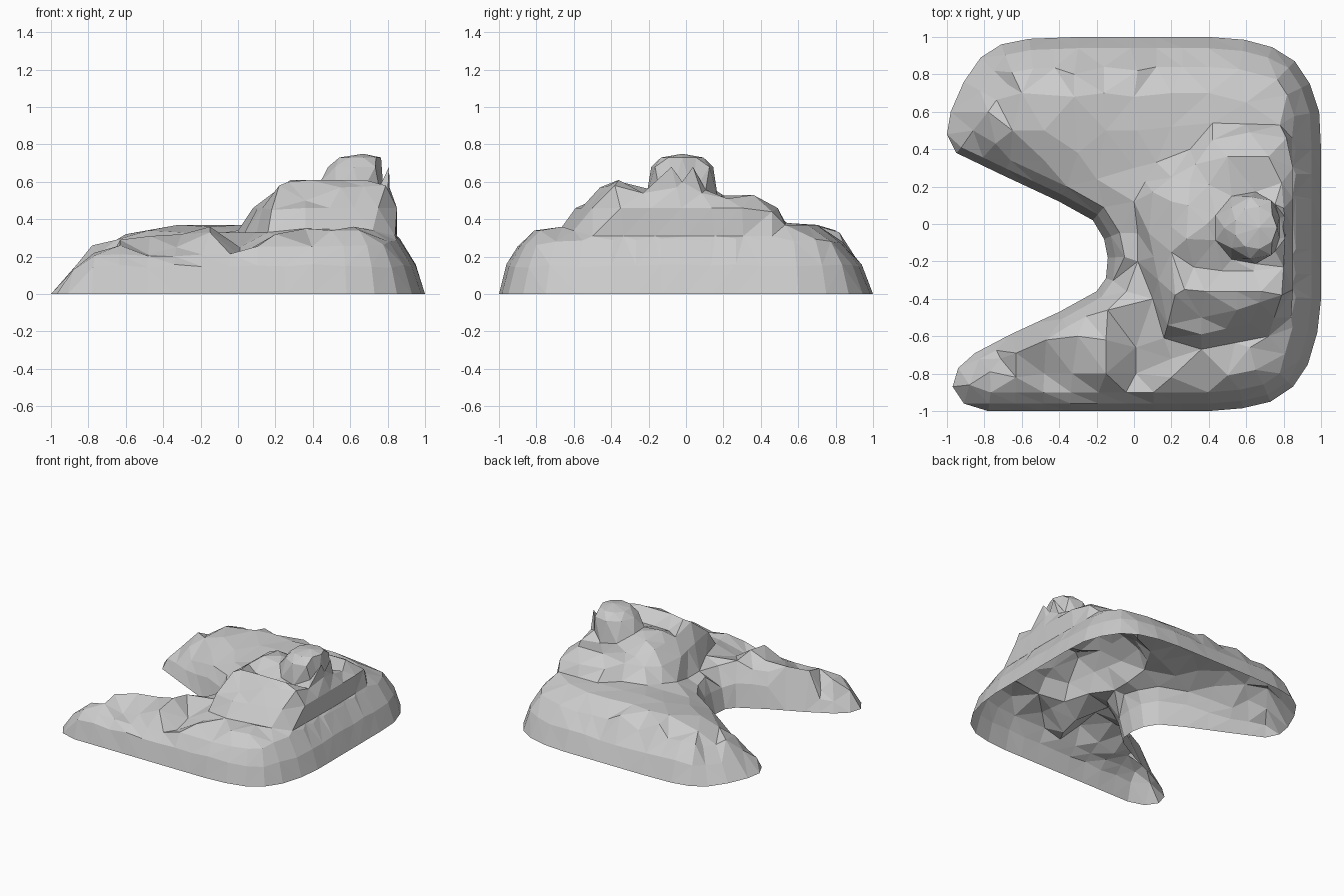
import bpy, math, random
from mathutils import Vector
from mathutils.geometry import delaunay_2d_cdt, intersect_point_line

random.seed(4)
points, edges = [], []


def resample(loop, step):
    """Split the long sides of a closed loop."""
    out = []
    for a, b in zip(loop, loop[1:] + loop[:1]):
        a, b = Vector(a), Vector(b)
        n = max(1, round((b - a).length / step))
        out += [a.lerp(b, i / n) for i in range(n)]
    return out


def add_loop(loop):
    start, n = len(points), len(loop)
    points.extend(Vector(p) for p in loop)
    edges.extend((start + i, start + (i + 1) % n) for i in range(n))


# Footprint: rounded U shape, clockwise, open to the left
base = [(-1, .48), (-.98, .6), (-.91, .76), (-.82, .89), (-.71, .96), (-.56, .99), (-.3, 1),
        (.4, 1), (.59, .985), (.74, .945), (.86, .87), (.94, .75), (.99, .6), (1, .4),
        (1, -.4), (.98, -.58), (.93, -.75), (.85, -.87), (.73, -.95), (.58, -.985), (.4, -1),
        (-.78, -1), (-.91, -.96), (-.97, -.87), (-.94, -.77), (-.85, -.69), (-.66, -.59),
        (-.4, -.47), (-.2, -.36), (-.15, -.29), (-.14, -.18), (-.16, -.08), (-.22, .02),
        (-.4, .12), (-.7, .26), (-.95, .38)]
outline = resample([(x, y, 0) for x, y in base], .14)
add_loop(outline)


def edge_distance(p):
    best = 9
    for a, b in zip(outline, outline[1:] + outline[:1]):
        q, t = intersect_point_line(p, a, b)
        q = a.lerp(b, min(1, max(0, t)))
        best = min(best, (Vector(p) - q).length)
    return best


# Crest points along the broad back arm and the narrow front arm
back_arm = [(-.78, .6, .26), (-.6, .7, .32), (-.32, .68, .37), (-.32, .8, .34), (0, .68, .37),
            (.02, .82, .33), (-.48, .5, .34), (-.48, .34, .28), (-.15, .5, .36), (.02, .5, .37),
            (.2, .52, .37), (-.2, .24, .31), (0, .3, .34), (.2, .7, .37), (.4, .7, .37),
            (.6, .65, .37), (-.65, .5, .29), (-.3, .38, .33), (-.16, .7, .37),
            (-.74, .43, .22), (-.86, .5, .16)]
front_arm = [(-.88, -.86, .13), (-.77, -.79, .22), (-.63, -.69, .29), (-.63, -.82, .26),
             (-.47, -.62, .31), (-.48, -.8, .21), (-.33, -.8, .25), (-.15, -.8, .33),
             (-.14, -.46, .33), (-.3, -.6, .32), (-.15, -.62, .36), (.01, -.66, .25),
             (.01, -.8, .21), (-.04, -.36, .3), (.2, -.72, .31), (.2, -.82, .32),
             (.5, -.81, .34), (.65, -.78, .34), (.62, -.66, .36)]
crests = [Vector(p) for p in back_arm + front_arm]
points += crests


# Outer slopes: inset rows whose steepness depends on the side
def slope(x, y):
    if x < -.05 and -.72 < y < .42:          # inner cove, lower towards the tips
        s = min(1, max(.5, (x + 1.25) / .9))
        return [(.04, .17 * s), (.09, .27 * s)]
    if x < -.8:                              # tapering arm tips
        return [(.1, .13), (.2, .24)]
    if y < -.8:
        return [(.04, .15), (.1, .21 if x < .1 else .26)]
    if x > .85:
        return [(.05, .15), (.135, .29)]
    return [(.06, .15), (.16, .27)]


n = len(outline)
for i, p in enumerate(outline):
    d = (outline[(i + 1) % n] - outline[i - 1]).normalized()
    inward = Vector((d.y, -d.x, 0))
    for dist, z in slope(p.x, p.y):
        q = p + inward * dist
        clear = min((q.xy - c.xy).length for c in crests) > .075
        if clear and edge_distance(q) > dist * .85:
            points.append(Vector((q.x, q.y, z + random.uniform(-.01, .01))))

# Central massif: three terrace contours
foot = [(.02, -.05, .3), (0, .12, .34), (.12, .33, .36), (.3, .4, .37), (.42, .54, .38),
        (.78, .53, .37), (.845, .46, .31), (.85, 0, .31), (.84, -.5, .31), (.72, -.6, .34),
        (.36, -.67, .35), (.16, -.61, .33), (.1, -.4, .33), (.02, -.2, .3)]
middle = [(.1, .17, .46), (.2, .25, .46), (.33, .32, .48), (.42, .45, .46), (.62, .49, .46),
          (.8, .46, .44), (.835, .3, .46), (.835, -.35, .46), (.75, -.5, .46), (.36, -.59, .46),
          (.18, -.54, .45), (.13, -.3, .46), (.08, -.05, .46)]
upper = [(.2, .12, .55), (.3, .23, .51), (.4, .21, .51), (.5, .36, .53), (.72, .36, .53),
         (.79, .22, .51), (.81, -.05, .57), (.8, -.23, .54), (.79, -.38, .58), (.55, -.46, .57),
         (.36, -.5, .5), (.22, -.38, .58), (.2, -.15, .55)]
for loop in (foot, middle, upper):
    add_loop(resample(loop, .16))
points += [Vector(p) for p in [(.29, .1, .59), (.28, -.08, .61), (.38, -.36, .61),
                               (.27, -.35, .6), (.55, -.36, .61), (.68, -.36, .61),
                               (.39, 0, .61), (.32, -.23, .54), (.47, -.25, .53),
                               (.64, -.25, .53)]]

# Summit knob: rings with an uneven foot
cx, cy = .62, -.02
for r, z in ((.195, None), (.168, .68), (.115, .73)):
    ring = []
    for k in range(9):
        a = math.tau * (k + .5 * (r == .168)) / 9
        h = z or .555 + .045 * math.cos(2 * a) - .01 * math.sin(a)
        ring.append((cx + r * math.cos(a) * (.9 if not z and math.cos(a) > 0 else 1),
                     cy + r * math.sin(a), h))
    add_loop(ring)
points.append(Vector((cx + .02, cy, .75)))

# Triangulate the plan and lift it into one open-bottomed shell
co, _, faces, orig, _, _ = delaunay_2d_cdt([p.xy for p in points], edges, [], 1, 1e-4)
verts = []
for p, src in zip(co, orig):
    z = points[src[0]].z if src else .55
    # lean the summit and the east cliff slightly outward
    lean = .03 if z > .63 else .015 if .4 < z < .5 and p.x > .8 else 0
    verts.append((p.x + lean, p.y, z))
mesh = bpy.data.meshes.new("rock_outcrop")
mesh.from_pydata(verts, [], faces)
mesh.validate()
rock = bpy.data.objects.new("rock_outcrop", mesh)
bpy.context.collection.objects.link(rock)
